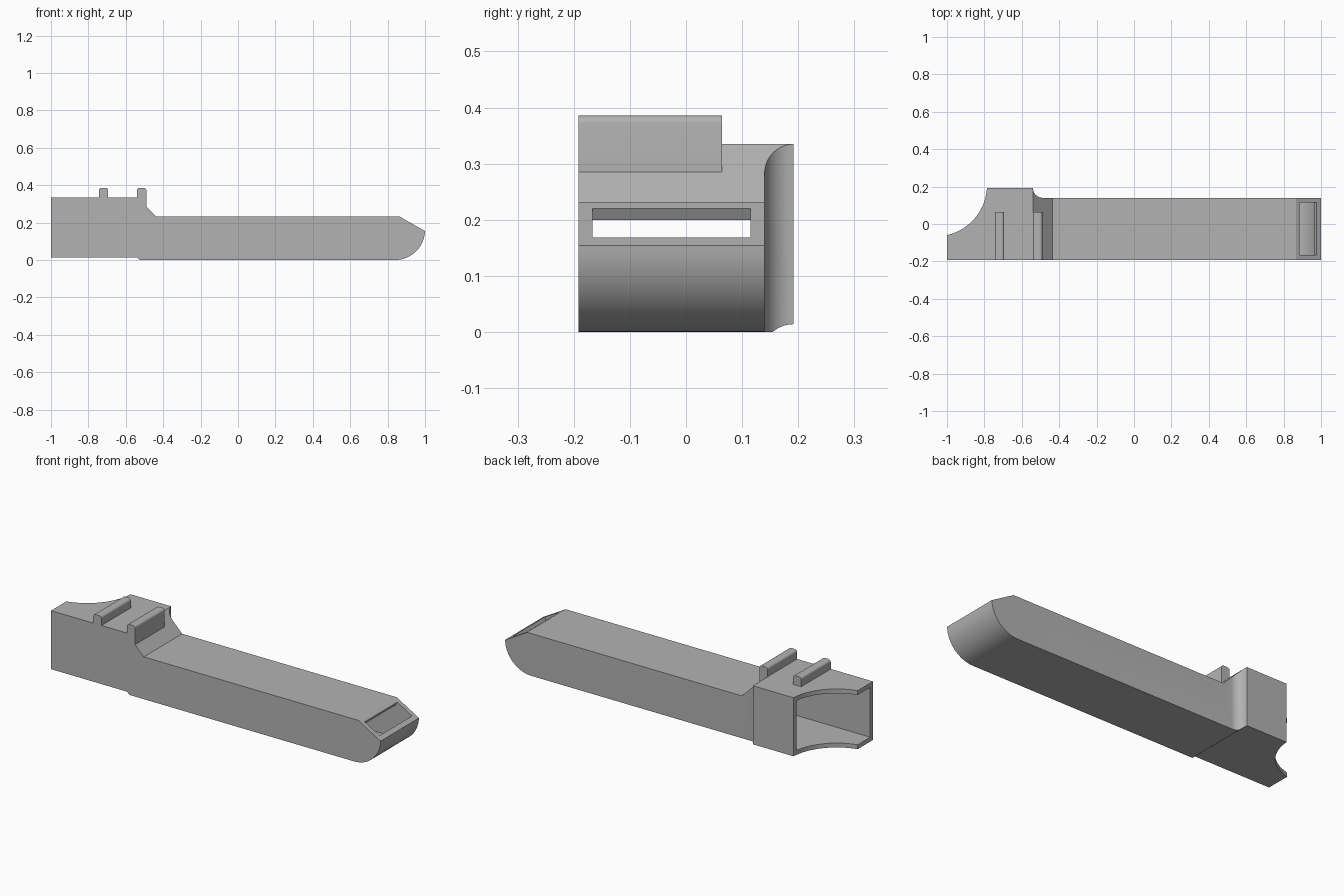
import bpy, bmesh, math

cube = bpy.data.objects.get("Cube")
if cube:
    bpy.data.objects.remove(cube, do_unlink=True)

grey = bpy.data.materials.new("plain grey")
grey.use_nodes = True
colour = (0.45, 0.45, 0.45, 1)
grey.diffuse_color = colour
grey.node_tree.nodes["Principled BSDF"].inputs["Base Color"].default_value = colour

HALF = 0.192      # half width of the wide socket end
BODY = 0.14       # far side of the long body
WALL = 0.024


def arc(cx, cy, r, start, end, steps=14):
    angles = [math.radians(start + (end - start) * i / steps) for i in range(steps + 1)]
    return [(cx + r * math.cos(a), cy + r * math.sin(a)) for a in angles]


def prism(name, outline, low, high, axis):
    """Extrude an outline: axis 'y' takes (x, z) points, axis 'z' takes (x, y)."""
    def place(p, h):
        return (p[0], h, p[1]) if axis == "y" else (p[0], p[1], h)
    bm = bmesh.new()
    face = bm.faces.new([bm.verts.new(place(p, low)) for p in outline])
    grown = bmesh.ops.extrude_face_region(bm, geom=[face])["geom"]
    for v in grown:
        if isinstance(v, bmesh.types.BMVert):
            v.co[1 if axis == "y" else 2] += high - low
    bmesh.ops.recalc_face_normals(bm, faces=bm.faces)
    mesh = bpy.data.meshes.new(name)
    bm.to_mesh(mesh)
    bm.free()
    obj = bpy.data.objects.new(name, mesh)
    bpy.context.collection.objects.link(obj)
    mesh.materials.append(grey)
    return obj


def activate(obj):
    bpy.ops.object.select_all(action="DESELECT")
    obj.select_set(True)
    bpy.context.view_layer.objects.active = obj


def combine(obj, tool, operation):
    activate(obj)
    mod = obj.modifiers.new("cut", "BOOLEAN")
    mod.operation, mod.object, mod.solver = operation, tool, "EXACT"
    bpy.ops.object.modifier_apply(modifier=mod.name)
    bpy.data.objects.remove(tool, do_unlink=True)


# Outer shell: side profile crossed with the plan outline
side = [(-1, 0.335), (-1, 0.014), (-0.54, 0.014), (-0.524, 0)]
side += arc(0.84, 0.16, 0.16, -90, -2)
side += [(0.865, 0.232), (-0.437, 0.232), (-0.54, 0.335)]
shell = prism("hollow_body", side, -HALF, HALF, "y")

plan = [(-1, -HALF), (1.1, -HALF), (1.1, BODY)]
plan += arc(-0.488, HALF, HALF - BODY, 270, 180, 10)
plan += arc(-1.06, 0.208, 0.274, -3.3, -77.4, 20)
combine(shell, prism("plan_cutter", plan, -0.1, 0.6, "z"), "INTERSECT")

# Cavity, open at the socket end
inner = [(-1.2, 0.311), (-1.2, 0.038), (-0.55, 0.038), (-0.52, WALL)]
inner += arc(0.84, 0.16, 0.136, -90, -6)
inner += [(0.858, 0.208), (-0.447, 0.208), (-0.55, 0.311)]
cavity = prism("cavity_cutter", inner, -HALF + WALL, HALF - WALL, "y")
inner_plan = [(-1.3, -0.3), (1.1, -0.3), (1.1, BODY - WALL), (-0.49, BODY - WALL),
              (-0.53, BODY), (-0.564, HALF - WALL), (-0.6, 0.3), (-1.3, 0.3)]
combine(cavity, prism("inner_plan_cutter", inner_plan, -0.1, 0.6, "z"), "INTERSECT")
combine(shell, cavity, "DIFFERENCE")

# Slot through the sloping nose, square to the slope
slot = [(0.886, 0.22), (0.976, 0.168), (1.0, 0.21), (0.91, 0.262)]
slot += [(0.868, 0.188)]
slot = [(0.91, 0.262), (0.868, 0.19), (0.958, 0.138), (1.0, 0.21)]
combine(shell, prism("slot_cutter", slot, -0.167, 0.115, "y"), "DIFFERENCE")

# Two rounded rails on top of the socket
def rail(name, left, right, left_base, right_base, top=0.386, r=0.014):
    outline = [(left, left_base), (right, right_base)]
    outline += arc(right - r, top - r, r, 0, 90, 6) + arc(left + r, top - r, r, 90, 180, 6)
    return prism(name, outline, -HALF, 0.064, "y")


rails = [rail("rear_rail", -0.744, -0.694, 0.325, 0.325),
         rail("front_rail", -0.54, -0.49, 0.325, 0.275)]

for obj in [shell] + rails:
    activate(obj)
    bpy.ops.object.shade_smooth_by_angle(angle=math.radians(25))
